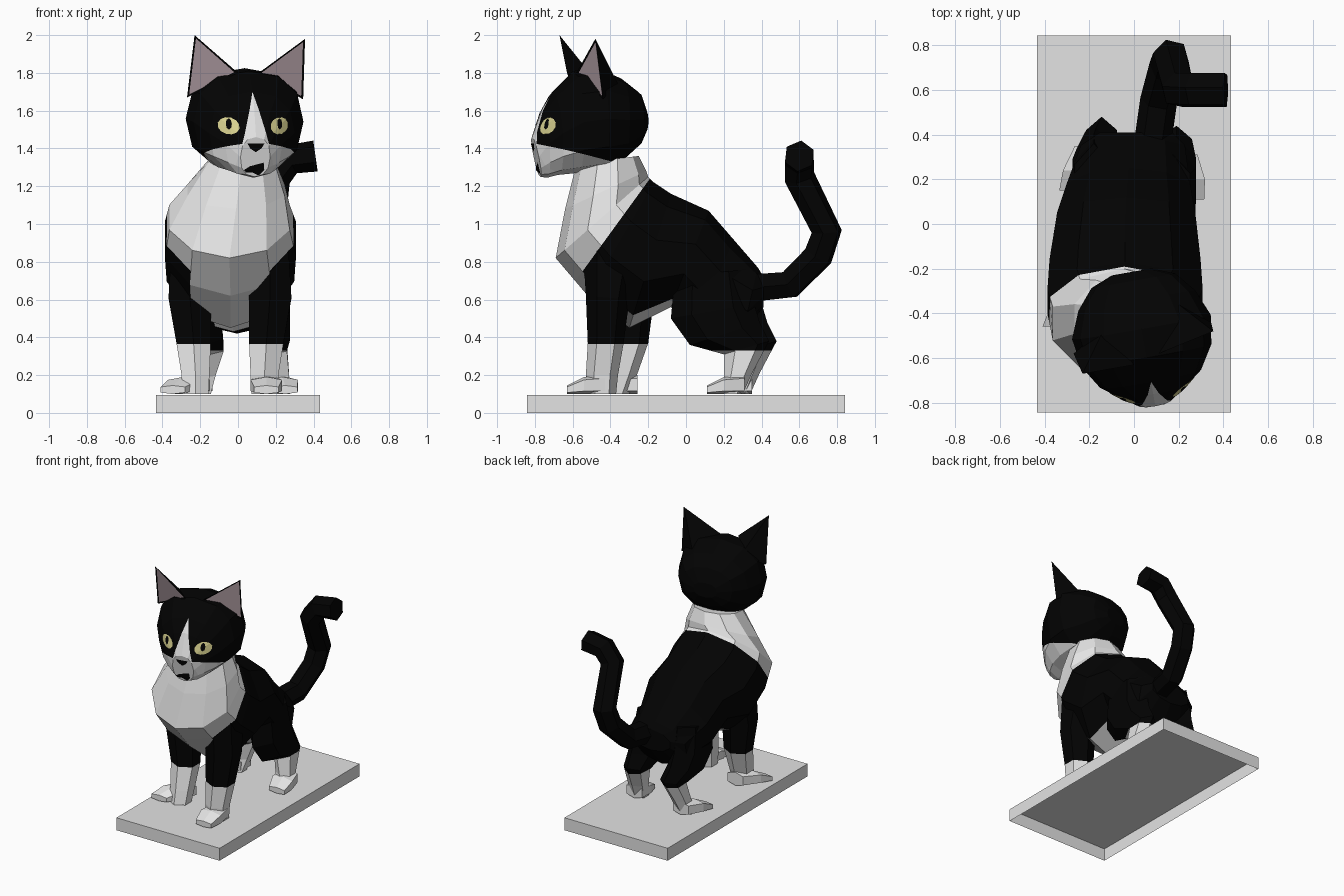
import bpy, bmesh, math
from mathutils import Vector, Matrix
from mathutils.bvhtree import BVHTree

if "Cube" in bpy.data.objects:
    bpy.data.objects.remove(bpy.data.objects["Cube"])


def material(name, rgb):
    m = bpy.data.materials.new(name)
    m.diffuse_color = (*rgb, 1)
    m.use_nodes = True
    m.node_tree.nodes["Principled BSDF"].inputs["Base Color"].default_value = m.diffuse_color
    return m


BLACK = material("black fur", (0.0008, 0.0008, 0.0008))
WHITE = material("white fur", (0.78, 0.78, 0.78))
GREY = material("base grey", (0.77, 0.77, 0.77))
PINK = material("inner ear pink", (0.45, 0.35, 0.38))
YELLOW = material("eye yellow", (0.72, 0.67, 0.29))


def finish(bm, name, mats):
    me = bpy.data.meshes.new(name)
    bm.to_mesh(me)
    bm.free()
    for m in mats:
        me.materials.append(m)
    ob = bpy.data.objects.new(name, me)
    bpy.context.collection.objects.link(ob)
    return ob


def loft(rings, n, power=1.0):
    """Skin rings given as (y, z of one side, y, z of other side, centre x, half width)."""
    bm = bmesh.new()
    loops = []
    for y0, z0, y1, z1, cx, rx in rings:
        a, b = Vector((cx, y0, z0)), Vector((cx, y1, z1))
        c, v, u = (a + b) / 2, (a - b) / 2, Vector((rx, 0, 0))
        loop = []
        for i in range(n):
            t = math.pi / 2 + math.tau * i / n
            cs, sn = math.cos(t), math.sin(t)
            loop.append(bm.verts.new(c + u * math.copysign(abs(cs) ** power, cs)
                                     + v * math.copysign(abs(sn) ** power, sn)))
        loops.append(loop)
    for p, q in zip(loops, loops[1:]):
        for i in range(n):
            bm.faces.new((p[i], p[(i + 1) % n], q[(i + 1) % n], q[i]))
    bm.faces.new(loops[0])
    bm.faces.new(loops[-1])
    bmesh.ops.recalc_face_normals(bm, faces=bm.faces)
    return bm


def cut(bm, co, no, where=lambda c: True):
    faces = [f for f in bm.faces if where(f.calc_center_median())]
    edges = {e for f in faces for e in f.edges}
    verts = {v for f in faces for v in f.verts}
    bmesh.ops.bisect_plane(bm, geom=list(verts) + list(edges) + faces,
                           plane_co=co, plane_no=no, dist=1e-4)


def paint(bm, rule):
    bm.normal_update()
    for f in bm.faces:
        f.material_index = int(rule(f.calc_center_median(), f.normal))


# Base: a shallow box, open underneath
bm = bmesh.new()
bmesh.ops.create_cube(bm, size=1, matrix=Matrix.Translation((0, 0, 0.0475)) @ Matrix.Diagonal((0.87, 1.685, 0.095, 1)))
bmesh.ops.delete(bm, geom=[f for f in bm.faces if f.normal.z < -0.5], context='FACES')
finish(bm, "base", [GREY])

# Body: rump to neck, with white chest, collar and belly
bm = loft([(0.41, 0.72, 0.41, 0.56, 0.01, 0.17),
           (0.38, 0.77, 0.30, 0.42, -0.005, 0.245),
           (0.25, 0.92, 0.05, 0.43, -0.025, 0.29),
           (0.12, 1.07, -0.08, 0.56, -0.035, 0.325),
           (-0.08, 1.16, -0.30, 0.45, -0.04, 0.355),
           (-0.17, 1.22, -0.52, 0.62, -0.04, 0.365),
           (-0.20, 1.25, -0.69, 0.82, -0.045, 0.335),
           (-0.21, 1.28, -0.64, 1.08, -0.01, 0.27),
           (-0.25, 1.36, -0.58, 1.32, 0.02, 0.18)], 10)
co, no = Vector((0, -0.22, 1.20)), Vector((0, -0.44, 0.32))
cut(bm, co, no)
paint(bm, lambda c, n: (c - co).dot(no) > 0 or (n.z < -0.3 and abs(c.x + 0.04) < 0.16 and c.y < 0.02))
finish(bm, "body", [BLACK, WHITE])


def leg(name, rings, sock):
    bm = loft(rings, 6)
    cut(bm, (0, 0, sock), (0, 0, 1))
    paint(bm, lambda c, n: c.z < sock)
    finish(bm, name, [BLACK, WHITE])


def paw(name, y, x, turn):
    """Wedge-shaped foot whose toes point to -y, drifting sideways by turn."""
    rings = [(y, 0.145, y, 0.10, x + turn, 0.07),
             (y + 0.09, 0.19, y + 0.09, 0.10, x + turn * 0.5, 0.09),
             (y + 0.20, 0.20, y + 0.20, 0.10, x, 0.07)]
    bm = loft(rings, 6, 0.6)
    finish(bm, name, [WHITE])


# Front legs: same shape, left one standing further back and slanting forward
for side, s, x, y, d in (("right", 1, 0.15, -0.43, 0.0), ("left", -1, -0.235, -0.30, -0.06)):
    leg("front_leg_" + side,
        [(y - 0.12, 0.92, y + 0.20, 0.88, x + 0.02 * s, 0.11),
         (y - 0.10, 0.62, y + 0.13, 0.60, x + 0.02 * s, 0.13),
         (y - 0.09, 0.37, y + 0.10, 0.37, x, 0.105),
         (y - 0.10 + d / 2, 0.20, y + 0.07 + d / 2, 0.20, x - 0.01 * s, 0.085),
         (y - 0.09 + d, 0.10, y + 0.06 + d, 0.10, x - 0.01 * s, 0.08)], 0.365)
    paw("front_paw_" + side, y - 0.20 + d * -0.7, x, 0.0 if s > 0 else -0.11)

# Hind legs: thigh, hock and foot
for side, dy, xs, turn in (("right", -0.04, (0.165, 0.18, 0.19, 0.19, 0.21, 0.22), 0.03),
                           ("left", 0.0, (-0.18, -0.18, -0.17, -0.145, -0.18, -0.20), -0.07)):
    shape = [(-0.02, 0.72, 0.36, 0.76, 0.10), (-0.04, 0.50, 0.40, 0.58, 0.11),
             (0.06, 0.36, 0.43, 0.48, 0.10), (0.24, 0.31, 0.48, 0.38, 0.08),
             (0.24, 0.19, 0.39, 0.21, 0.07), (0.22, 0.10, 0.34, 0.10, 0.065)]
    leg("hind_leg_" + side,
        [(a + dy, b, c + dy, d, x, r) for (a, b, c, d, r), x in zip(shape, xs)], 0.33)
    paw("hind_paw_" + side, 0.15 + dy, xs[-1], turn)

# Tail: swept along a bent path
cu = bpy.data.curves.new("tail", 'CURVE')
cu.dimensions = '3D'
cu.bevel_depth = 0.083
cu.bevel_resolution = 1
cu.use_fill_caps = True
path = [(0.08, 0.34, 0.66), (0.11, 0.55, 0.68), (0.15, 0.70, 0.83), (0.165, 0.745, 0.96),
        (0.20, 0.60, 1.25), (0.27, 0.60, 1.34), (0.41, 0.60, 1.36)]
sp = cu.splines.new('POLY')
sp.points.add(len(path) - 1)
sp.use_smooth = False
for p, q in zip(sp.points, path):
    p.co = (*q, 1)
cu.materials.append(BLACK)
tail = bpy.data.objects.new("tail", cu)
bpy.context.collection.objects.link(tail)
bpy.context.view_layer.objects.active = tail
tail.select_set(True)
bpy.ops.object.convert(target='MESH')

# Head: built facing straight ahead, then turned slightly
HX = 0.04
TURN = Matrix.Translation((HX, -0.5, 0)) @ Matrix.Rotation(math.radians(10), 4, 'Z') @ Matrix.Translation((-HX, 0.5, 0))
bm = loft([(-0.82, 1.46, -0.775, 1.25, HX, 0.08),
           (-0.765, 1.61, -0.74, 1.245, HX, 0.155),
           (-0.71, 1.70, -0.68, 1.26, HX, 0.23),
           (-0.60, 1.81, -0.58, 1.27, HX, 0.295),
           (-0.47, 1.825, -0.45, 1.29, HX, 0.315),
           (-0.34, 1.77, -0.34, 1.33, HX, 0.265),
           (-0.25, 1.70, -0.25, 1.41, HX, 0.19),
           (-0.21, 1.60, -0.21, 1.49, HX, 0.09)], 12, 0.85)
front = lambda c: c.y < -0.62
jaw_co, jaw_no = Vector((0, -0.75, 1.41)), Vector((0, 0.08, 0.33))
cut(bm, jaw_co, jaw_no)
for s in (1, -1):                                   # edges of the white blaze
    cut(bm, (HX, 0, 1.70), (0.25 * s, 0, 0.065), front)


def head_rule(c, n):
    blaze = front(c) and c.z < 1.69 and abs(c.x - HX) < 0.26 * (1.70 - c.z)
    return blaze or ((c - jaw_co).dot(jaw_no) < 0 and c.y < -0.38)


paint(bm, head_rule)
tree = BVHTree.FromBMesh(bm)
bm.transform(TURN)
finish(bm, "head", [BLACK, WHITE])


def plate(name, mat, outline, lift):
    """Thin patch projected from the front onto the head."""
    mid = (sum(p[0] for p in outline) / len(outline), sum(p[1] for p in outline) / len(outline))
    hits = [tree.ray_cast(Vector((x, -2, z)), Vector((0, 1, 0)))[0] for x, z in [mid] + outline]
    bm = bmesh.new()
    c, *vs = [bm.verts.new(h - Vector((0, lift, 0))) for h in hits if h]
    for i in range(len(vs)):
        bm.faces.new((c, vs[i], vs[(i + 1) % len(vs)]))
    bm.transform(TURN)
    finish(bm, name, [mat])


def oval(x, z, rx, rz, tilt=0.0, n=12):
    out = []
    for i in range(n):
        t = math.tau * i / n
        a, b = rx * math.cos(t), rz * math.sin(t)
        out.append((x + a * math.cos(tilt) - b * math.sin(tilt), z + a * math.sin(tilt) + b * math.cos(tilt)))
    return out


# Eyes, nose and mouth
for side, s in (("right", 1), ("left", -1)):
    x = HX + 0.137 * s
    plate("eye_" + side, YELLOW, oval(x, 1.52, 0.055, 0.045, 0.3 * s), 0.007)
    plate("pupil_" + side, BLACK, oval(x, 1.53, 0.015, 0.030, 0, 8), 0.0095)
plate("nose", BLACK, [(HX - 0.045, 1.425), (HX + 0.045, 1.425), (HX + 0.03, 1.40), (HX, 1.38), (HX - 0.03, 1.40)], 0.006)
plate("mouth", BLACK, [(HX - 0.06, 1.285), (HX - 0.03, 1.305), (HX + 0.045, 1.325),
                       (HX + 0.05, 1.285), (HX + 0.02, 1.254), (HX - 0.03, 1.256)], 0.006)

# Ears: pyramids with a recessed pink front (tip, outer, inner, back)
for side, pts in (("right", [(0.355, -0.48, 1.98), (0.345, -0.44, 1.66), (0.11, -0.58, 1.80), (0.20, -0.36, 1.74)]),
                  ("left", [(-0.23, -0.67, 2.0), (-0.27, -0.58, 1.67), (0.0, -0.63, 1.80), (-0.13, -0.46, 1.74)])):
    bm = bmesh.new()
    t, o, i, b = [bm.verts.new(p) for p in pts]
    face = bm.faces.new((t, o, i))
    for tri in ((t, i, b), (t, b, o), (o, b, i)):
        bm.faces.new(tri)
    bmesh.ops.recalc_face_normals(bm, faces=bm.faces)
    bmesh.ops.inset_individual(bm, faces=[face], thickness=0.02, depth=-0.004)
    face.material_index = 1
    finish(bm, "ear_" + side, [BLACK, PINK])
